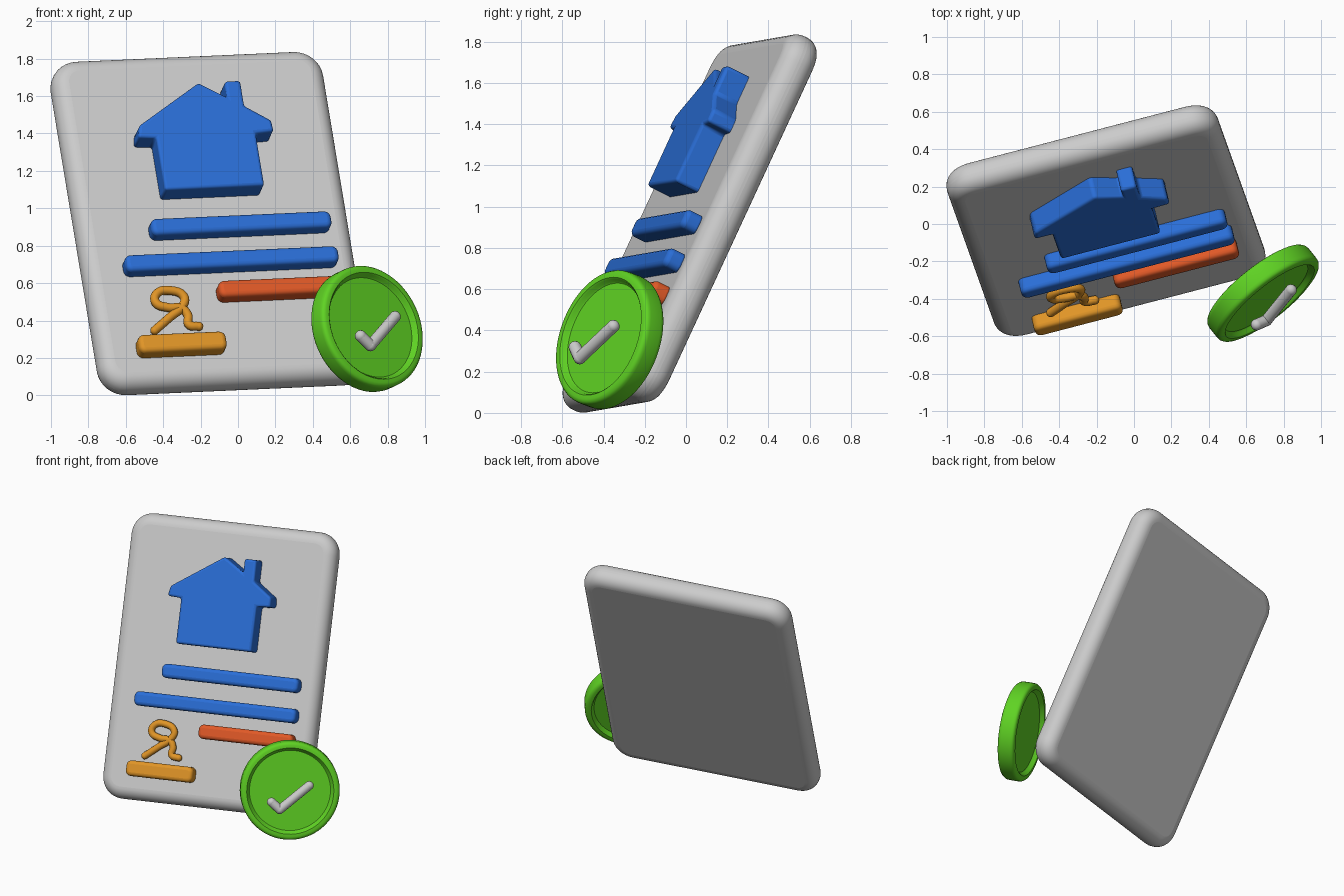
import bpy, bmesh
from math import sin, cos, pi, radians
from mathutils import Matrix, Vector

if "Cube" in bpy.data.objects:
    bpy.data.objects.remove(bpy.data.objects["Cube"])


def frame(origin, u, n):
    """Matrix with local x along u, local z along n."""
    n = Vector(n).normalized()
    u = Vector(u)
    u = (u - n * u.dot(n)).normalized()
    m = Matrix((u, n.cross(u), n)).transposed().to_4x4()
    m.translation = origin
    return m


# Tilted page: local x = width, y = up the page, z = out of its front
PAGE = frame((-0.15, 0.018, 0.918), (0.967, 0.2515, 0.0435), (0.2077, -0.8746, 0.4389))
# Coin facing front-right
COIN = frame((0.69, -0.37, 0.355), (0.78, 0.63, 0.0), (0.6, -0.75, 0.28))


def material(name, rgb):
    m = bpy.data.materials.new(name)
    m.diffuse_color = (*rgb, 1)
    m.use_nodes = True
    m.node_tree.nodes["Principled BSDF"].inputs["Base Color"].default_value = m.diffuse_color
    return m


BLUE = material("blue", (0.023, 0.156, 0.68))
GREEN = material("green", (0.115, 0.65, 0.017))
YELLOW = material("yellow", (0.75, 0.3, 0.02))
ORANGE = material("orange", (0.75, 0.1, 0.02))


def finish(name, bm, matrix, mat=None, bevel=0, segments=4, angle=35):
    bmesh.ops.recalc_face_normals(bm, faces=bm.faces)
    me = bpy.data.meshes.new(name)
    bm.to_mesh(me)
    bm.free()
    ob = bpy.data.objects.new(name, me)
    bpy.context.collection.objects.link(ob)
    ob.matrix_world = matrix
    if mat:
        me.materials.append(mat)
    if bevel:
        b = ob.modifiers.new("round", 'BEVEL')
        b.width = bevel
        b.segments = segments
        b.limit_method = 'ANGLE'
        b.angle_limit = radians(30)
    bpy.ops.object.select_all(action='DESELECT')
    ob.select_set(True)
    bpy.context.view_layer.objects.active = ob
    bpy.ops.object.shade_smooth_by_angle(angle=radians(angle))
    return ob


def plate(name, pts, z0, z1, bevel, mat=None, segments=4):
    """Outline in page coordinates, extruded and rounded."""
    bm = bmesh.new()
    f = bm.faces.new([bm.verts.new((x, y, z0)) for x, y in pts])
    top = bmesh.ops.extrude_face_region(bm, geom=[f])
    bmesh.ops.translate(bm, vec=(0, 0, z1 - z0),
                        verts=[v for v in top['geom'] if isinstance(v, bmesh.types.BMVert)])
    return finish(name, bm, PAGE, mat, bevel, segments)


def rounded_rect(x0, x1, y0, y1, r, n=8):
    pts = []
    for k, (cx, cy) in enumerate(((x1 - r, y1 - r), (x0 + r, y1 - r),
                                  (x0 + r, y0 + r), (x1 - r, y0 + r))):
        for i in range(n + 1):
            a = (k + i / n) * pi / 2
            pts.append((cx + r * cos(a), cy + r * sin(a)))
    return pts


def tube(name, pts, radius, matrix, mat=None, smooth_path=True):
    """Round tube along points, with ball ends (and ball joints on straight paths)."""
    cu = bpy.data.curves.new(name + "_path", 'CURVE')
    cu.dimensions = '3D'
    cu.bevel_depth = radius
    cu.bevel_resolution = 4
    cu.resolution_u = 8
    paths = [pts] if smooth_path else [pts[i:i + 2] for i in range(len(pts) - 1)]
    for path in paths:
        s = cu.splines.new('BEZIER')
        s.bezier_points.add(len(path) - 1)
        for p, co in zip(s.bezier_points, path):
            p.co = co
            p.handle_left_type = p.handle_right_type = 'AUTO'
    tmp = bpy.data.objects.new(name + "_path", cu)
    bpy.context.collection.objects.link(tmp)
    bpy.context.view_layer.update()
    bm = bmesh.new()
    bm.from_mesh(tmp.to_mesh())
    bpy.data.objects.remove(tmp)
    for p in ((pts[0], pts[-1]) if smooth_path else pts):
        bmesh.ops.create_uvsphere(bm, u_segments=16, v_segments=10, radius=radius,
                                  matrix=Matrix.Translation(p))
    return finish(name, bm, matrix, mat, angle=60)


# Page
plate("page", rounded_rect(-0.75, 0.75, -0.98, 0.98, 0.15), -0.088, 0.088, 0.08, segments=8)

# House emblem with chimney
plate("house", [(-0.275, 0.113), (0.275, 0.113), (0.275, 0.425), (0.375, 0.43), (0.372, 0.497),
                (0.237, 0.59), (0.237, 0.74), (0.15, 0.74), (0.15, 0.645), (0.005, 0.738),
                (-0.36, 0.5), (-0.375, 0.43), (-0.275, 0.425)], 0.07, 0.213, 0.016, BLUE, 3)

# Text-line bars
for name, x0, x1, y, h, mat in (("upper_bar", -0.37, 0.625, -0.08, 0.098, BLUE),
                                ("middle_bar", -0.545, 0.633, -0.288, 0.098, BLUE),
                                ("lower_bar", -0.055, 0.63, -0.464, 0.098, ORANGE),
                                ("signature_bar", -0.545, -0.06, -0.767, 0.107, YELLOW)):
    plate(name, rounded_rect(x0, x1, y - h / 2, y + h / 2, 0.035, 5), 0.07, 0.172, 0.025, mat)

# Looped signature
tube("signature", [(x, y, 0.118) for x, y in (
    (-0.434, -0.673), (-0.34, -0.60), (-0.257, -0.534), (-0.243, -0.481), (-0.314, -0.441),
    (-0.389, -0.456), (-0.403, -0.508), (-0.34, -0.541), (-0.265, -0.551), (-0.238, -0.593),
    (-0.241, -0.647), (-0.188, -0.661))], 0.024, PAGE, YELLOW)

# Coin with raised rim on both sides, turned from a half profile
half = [(0.277, 0.03), (0.284, 0.036), (0.29, 0.052), (0.298, 0.06), (0.318, 0.06),
        (0.331, 0.055), (0.338, 0.045), (0.34, 0.032)]
profile = half + [(r, -z) for r, z in reversed(half)]
bm = bmesh.new()
N = 64
rings = [[bm.verts.new((r * cos(2 * pi * i / N), r * sin(2 * pi * i / N), z)) for i in range(N)]
         for r, z in profile]
for a, b in zip(rings, rings[1:]):
    for i in range(N):
        j = (i + 1) % N
        bm.faces.new((a[i], a[j], b[j], b[i]))
bm.faces.new(rings[0])
bm.faces.new(rings[-1])
finish("coin", bm, COIN, GREEN)

# Check mark in front of the coin
inv = COIN.inverted()
mark = [inv @ Vector(p) for p in ((0.665, -0.55, 0.322), (0.712, -0.52, 0.268), (0.85, -0.366, 0.425))]
tube("check_mark", [(p.x, p.y, 0.095) for p in mark], 0.031, COIN, smooth_path=False)
